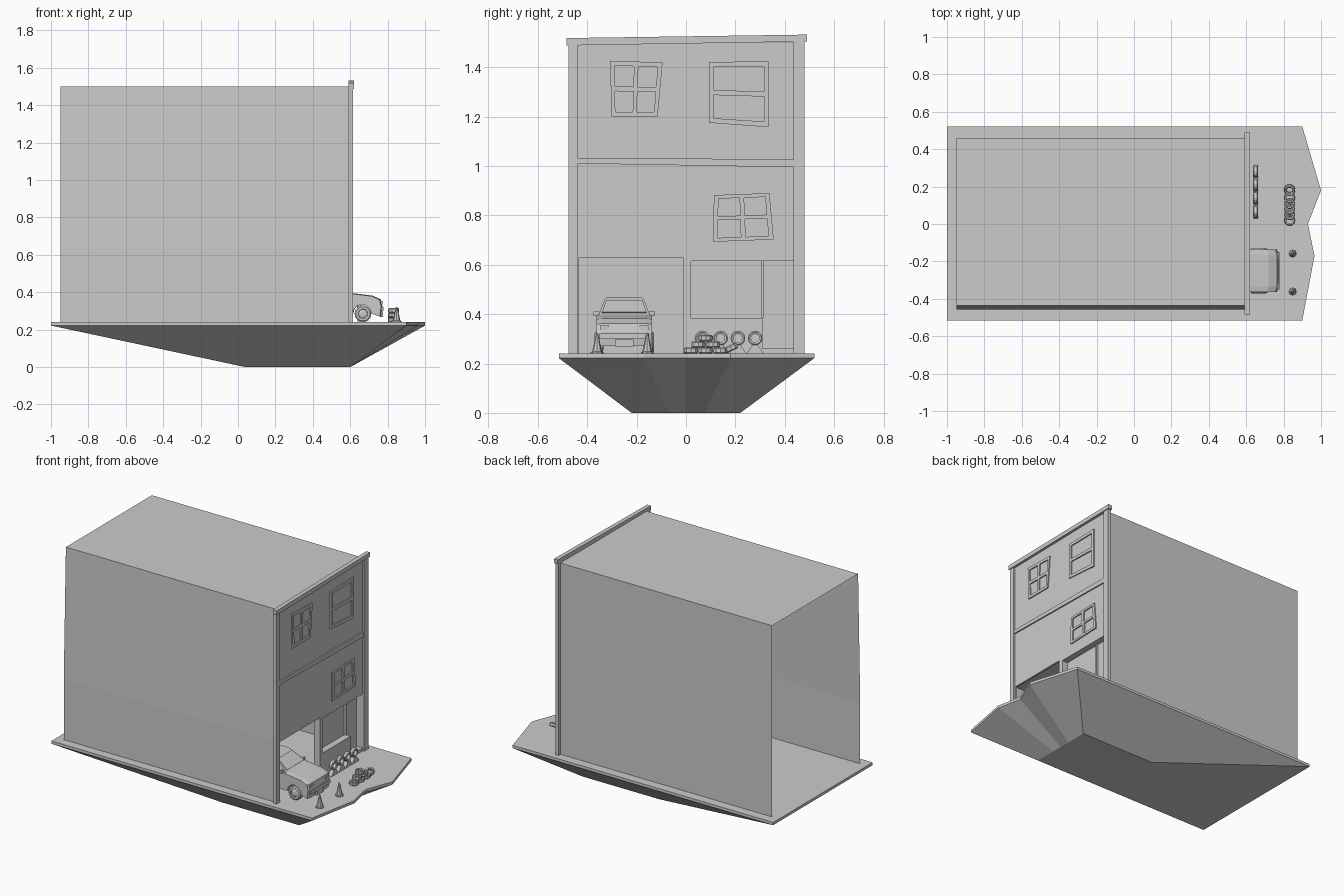
import bpy, bmesh, math
from mathutils import Vector, Matrix

if "Cube" in bpy.data.objects:
    bpy.data.objects.remove(bpy.data.objects["Cube"])

grey = bpy.data.materials.new("plain_grey")
grey.diffuse_color = (0.6, 0.6, 0.6, 1)
grey.use_nodes = True
grey.node_tree.nodes["Principled BSDF"].inputs["Base Color"].default_value = grey.diffuse_color


def finish(name, bm, matrix=None):
    if matrix:
        bm.transform(matrix)
    bmesh.ops.recalc_face_normals(bm, faces=bm.faces)
    me = bpy.data.meshes.new(name)
    bm.to_mesh(me)
    bm.free()
    me.materials.append(grey)
    ob = bpy.data.objects.new(name, me)
    bpy.context.collection.objects.link(ob)
    return ob


def loft(name, rings, caps=True, closed=True):
    """Join rings of 3D points with quads."""
    bm = bmesh.new()
    vs = [[bm.verts.new(p) for p in r] for r in rings]
    n = len(rings[0])
    for a, b in zip(vs, vs[1:]):
        for i in range(n if closed else n - 1):
            j = (i + 1) % n
            bm.faces.new((a[i], a[j], b[j], b[i]))
    if caps:
        bm.faces.new(vs[0])
        bm.faces.new(vs[-1])
    return finish(name, bm)


def box(name, x0, x1, y0, y1, z0, z1):
    return loft(name, [[(x, y0, z0), (x, y1, z0), (x, y1, z1), (x, y0, z1)] for x in (x0, x1)])


def plate(name, quad, x0, x1):
    """Quad given as (y, z) corners, thickened along x."""
    return loft(name, [[(x, y, z) for y, z in quad] for x in (x0, x1)])


def lathe(name, profile, sides, matrix, ring=False):
    """Spin (radius, height) points round z; ring joins last profile point to first."""
    bm = bmesh.new()
    vs = [[bm.verts.new((r * math.cos(t), r * math.sin(t), h)) for r, h in profile]
          for t in (2 * math.pi * k / sides for k in range(sides))]
    m = len(profile)
    for k in range(sides):
        a, b = vs[k], vs[(k + 1) % sides]
        for i in range(m if ring else m - 1):
            j = (i + 1) % m
            bm.faces.new((a[i], b[i], b[j], a[j]))
    if not ring:
        bm.faces.new([v[0] for v in vs])
        bm.faces.new([v[-1] for v in vs])
    return finish(name, bm, matrix)


# Floating ground slab with tapered underside
top = [(-1, -.515), (.9, -.515), (.965, -.17), (.93, 0), (1, .18), (.9, .52), (-1, .52)]
low = [(.04, -.22), (.6, -.22), (.6, -.07), (.6, 0), (.6, .075), (.6, .22), (.04, .22)]
loft("ground_slab", [[(x, y, .24) for x, y in top], [(x, y, .222) for x, y in top],
                     [(x, y, 0) for x, y in low]])

# Side walls and roof, one thin shell that is open at the rear
shell = [(-.457, .24), (-.457, .64), (-.435, 1.5), (.46, 1.5), (.46, .24)]
loft("walls_and_roof", [[(x, y, z) for y, z in shell] for x in (-.95, .6)], caps=False, closed=False)

# Workshop ceiling and rear partition
box("workshop_ceiling", 0, .595, -.45, .455, .635, .645)
box("workshop_partition", -.01, 0, -.45, .455, .24, .645)

# Street wall pieces around garage opening and shop opening
box("upper_street_wall", .59, .603, -.45, .455, .628, 1.5)
box("garage_post", .56, .603, -.01, .02, .24, .628)
box("garage_side_strip", .59, .603, -.457, -.435, .24, .628)
box("shop_low_wall", .56, .603, .02, .31, .24, .385)
box("shop_side_strip", .56, .603, .435, .46, .24, .628)
box("shop_threshold", .56, .603, .31, .435, .24, .26)
box("shop_recess", .555, .56, .02, .455, .24, .64)
box("shop_lintel", .56, .603, .02, .435, .615, .628)
box("shop_door_jamb", .56, .572, .305, .315, .385, .615)

# Corner posts, floor band and slightly tilted cornice
plate("left_corner_post", [(-.475, .24), (-.44, .24), (-.44, 1.5), (-.475, 1.5)], .592, .614)
plate("right_corner_post", [(.435, .24), (.48, .24), (.48, 1.515), (.435, 1.515)], .592, .614)
plate("floor_band", [(-.44, 1.01), (.435, .995), (.435, 1.027), (-.44, 1.033)], .6, .612)
plate("cornice", [(-.483, 1.488), (.49, 1.504), (.49, 1.532), (-.483, 1.518)], .592, .62)


def window(name, c, cols, rows, w):
    """Skewed frame: corners c in order low-left, low-right, high-right, high-left."""
    a, b, d, e = [Vector(p) for p in c]

    def at(u, v):
        return a.lerp(b, u).lerp(e.lerp(d, u), v)

    def bar(part, u0, u1, v0, v1):
        plate(name + part, [at(u0, v0), at(u1, v0), at(u1, v1), at(u0, v1)], .602, .611)
    for i in range(cols + 1):
        u = i * (1 - w) / cols
        bar("_upright_%d" % i, u, u + w, 0, 1)
    for j in range(rows + 1):
        v = j * (1 - w) / rows
        for i in range(cols):
            bar("_rail_%d_%d" % (i, j), i * (1 - w) / cols + w, (i + 1) * (1 - w) / cols, v, v + w)


window("top_left_window", [(-.302, 1.2), (-.115, 1.2), (-.095, 1.42), (-.307, 1.425)], 2, 2, .085)
window("top_right_window", [(.093, 1.175), (.335, 1.157), (.335, 1.425), (.093, 1.42)], 1, 2, .08)
window("middle_window", [(.11, .693), (.355, .702), (.338, .89), (.113, .882)], 2, 2, .08)

# Car lower body, with wheel arches cut into the side profile
CY = -.25
WHEELS = (.33, .668)


def arch(x):
    return [(x + .052 * math.cos(t), .285 + .052 * math.sin(t))
            for t in (math.pi * (1 - k / 6) for k in range(7))]


side = ([(.2, .285)] + arch(WHEELS[0]) + arch(WHEELS[1]) +
        [(.765, .27), (.772, .325), (.764, .362), (.72, .382), (.6, .397), (.22, .4), (.195, .35)])
rings = []
for dy, kx, kz in ((-.113, .975, .97), (-.085, 1, 1), (.085, 1, 1), (.113, .975, .97)):
    rings.append([(.48 + (x - .48) * kx, CY + dy, .285 + (z - .285) * kz) for x, z in side])
loft("car_body", rings)

# Car cabin, windows and roof
loft("car_cabin", [[(x0, CY - w, z), (x1, CY - w, z), (x1, CY + w, z), (x0, CY + w, z)]
                   for x0, x1, w, z in ((.225, .605, .105, .392), (.27, .505, .08, .459),
                                        (.29, .485, .07, .47))])
loft("windscreen", [[(.592 + d, CY - .09, .405 + d), (.592 + d, CY + .09, .405 + d),
                     (.515 + d, CY + .073, .455 + d), (.515 + d, CY - .073, .455 + d)] for d in (0, .003)])

# Car front trim, mirrors and wheels
box("grille", .76, .776, CY - .038, CY + .038, .268, .298)
box("front_bumper", .75, .778, CY - .1, CY + .1, .3, .322)
wheel = [(.012, .004), (.024, .0), (.026, .006), (.038, .006), (.045, .0),
         (.045, -.028), (.03, -.03)]
for s, label in ((-1, "near"), (1, "far")):
    y0, y1 = sorted((CY + s * .062, CY + s * .098))
    box(label + "_headlight", .75, .773, y0, y1, .335, .353)
    y0, y1 = sorted((CY + s * .1, CY + s * .124))
    box(label + "_mirror", .565, .58, y0, y1, .393, .41)
    for i, x in enumerate(WHEELS):
        m = Matrix.Translation((x, CY + s * .115, .285)) @ Matrix.Rotation(-s * math.pi / 2, 4, 'X')
        lathe("%s_wheel_%d" % (label, i), wheel, 14, m)

# Traffic cones
for i, y in enumerate((-.36, -.157)):
    lathe("traffic_cone_%d" % i, [(.026, 0), (.026, .006), (.02, .008), (.004, .082)], 8,
          Matrix.Translation((.848, y, .24)))

# Tyres: a loose pile, one leaning, and an upright row on a rack
tyre = [(.017, -.009), (.025, -.0125), (.03, -.008), (.03, .008), (.025, .0125), (.017, .009)]
pile = [(.02, 0), (.08, 0), (.14, 0), (.05, 1), (.11, 1), (.08, 2)]
for i, (y, level) in enumerate(pile):
    lathe("pile_tyre_%d" % i, tyre, 10, Matrix.Translation((.832, y, .2525 + .025 * level)), ring=True)
lathe("leaning_tyre", tyre, 10, Matrix.Translation((.832, .182, .263)) @ Matrix.Rotation(.45, 4, 'X'),
      ring=True)
for i, y in enumerate((.065, .14, .21, .28)):
    m = Matrix.Translation((.65, y, .303)) @ Matrix.Rotation(math.pi / 2, 4, 'Y')
    lathe("rack_tyre_%d" % i, tyre, 12, m, ring=True)
    plate("rack_wedge_%d" % i, [(y - .035, .24), (y + .035, .24), (y + .012, .274), (y - .012, .274)],
          .638, .662)
